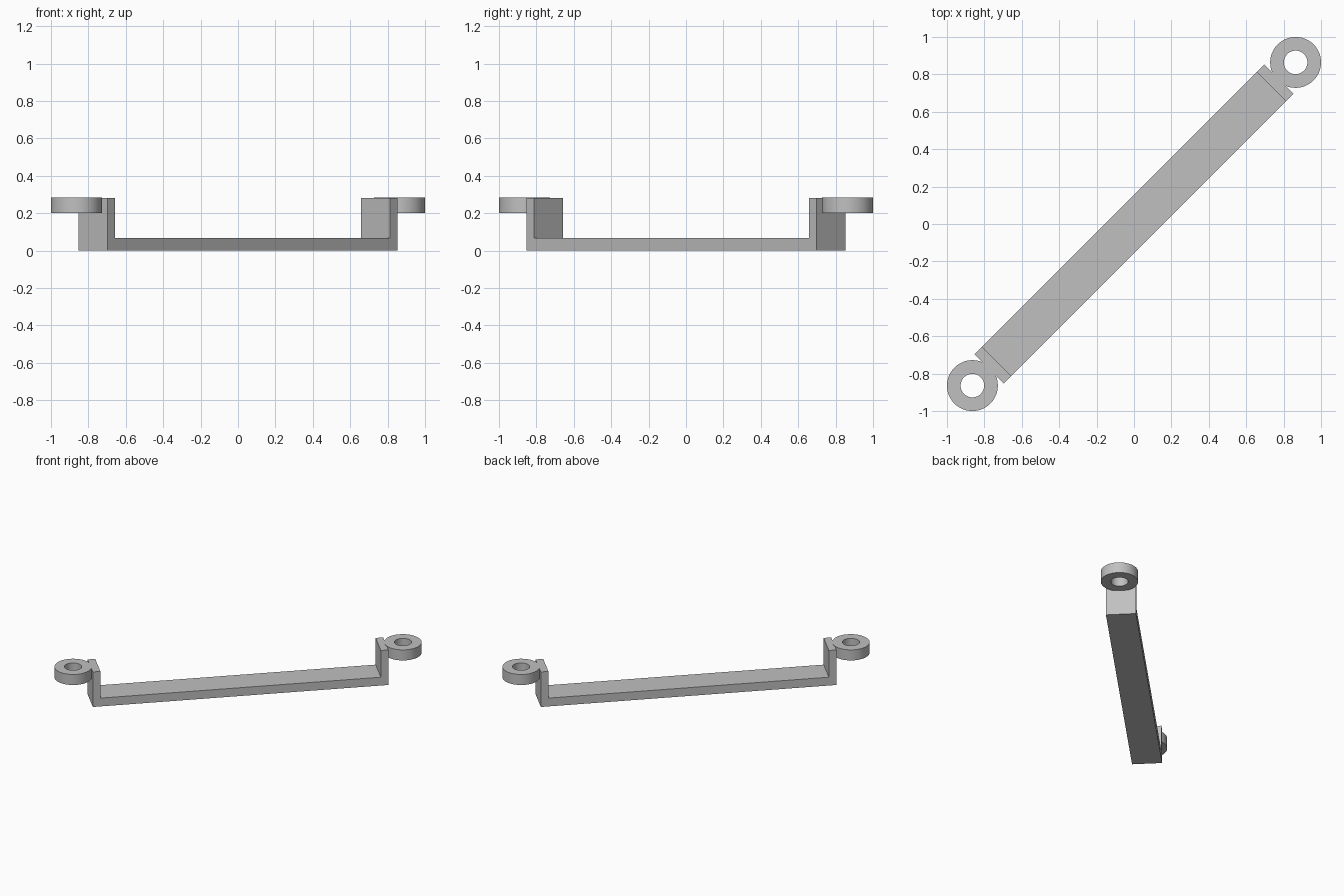
import bpy, bmesh, math
from mathutils import Matrix, Vector

cube = bpy.data.objects.get("Cube")
if cube:
    bpy.data.objects.remove(cube, do_unlink=True)

HALF_LEN, WALL, HALF_WIDTH = 1.095, 0.056, 0.11
BAR_TOP, WALL_TOP = 0.067, 0.282
RING_POS, RING_OUT, RING_IN = 0.864, 0.136, 0.063
RING_LOW, RING_TOP = 0.2, 0.285

grey = bpy.data.materials.new("plain grey")
grey.use_nodes = True
colour = (0.53, 0.53, 0.53, 1)
grey.diffuse_color = colour
grey.node_tree.nodes["Principled BSDF"].inputs["Base Color"].default_value = colour


def finish(name, bm):
    bmesh.ops.recalc_face_normals(bm, faces=bm.faces)
    mesh = bpy.data.meshes.new(name)
    bm.to_mesh(mesh)
    bm.free()
    mesh.materials.append(grey)
    obj = bpy.data.objects.new(name, mesh)
    bpy.context.collection.objects.link(obj)
    return obj


# Diagonal bar with upright ends: a U profile extruded across its width
inner = HALF_LEN - WALL
half = [(HALF_LEN, 0), (HALF_LEN, WALL_TOP), (inner, WALL_TOP), (inner, BAR_TOP)]
profile = half + [(-u, z) for u, z in reversed(half)]
bm = bmesh.new()
face = bm.faces.new([bm.verts.new((u, -HALF_WIDTH, z)) for u, z in profile])
grown = bmesh.ops.extrude_face_region(bm, geom=[face])["geom"]
bmesh.ops.translate(bm, vec=(0, 2 * HALF_WIDTH, 0),
                    verts=[g for g in grown if isinstance(g, bmesh.types.BMVert)])
bmesh.ops.rotate(bm, verts=bm.verts, matrix=Matrix.Rotation(math.pi / 4, 3, 'Z'))
finish("handle_bar", bm)


# Mounting rings: a rectangular section spun round the hole
def ring(name, pos):
    bm = bmesh.new()
    section = [(RING_IN, RING_LOW), (RING_OUT, RING_LOW),
               (RING_OUT, RING_TOP), (RING_IN, RING_TOP)]
    verts = [bm.verts.new((r, 0, z)) for r, z in section]
    edges = [bm.edges.new((verts[i], verts[i - 1])) for i in range(len(verts))]
    bmesh.ops.spin(bm, geom=verts + edges, cent=(0, 0, 0), axis=(0, 0, 1),
                   angle=math.tau, steps=64, use_merge=True)
    bmesh.ops.remove_doubles(bm, verts=bm.verts, dist=0.0001)
    bmesh.ops.translate(bm, verts=bm.verts, vec=Vector((pos, pos, 0)))
    obj = finish(name, bm)
    bpy.ops.object.select_all(action='DESELECT')
    obj.select_set(True)
    bpy.context.view_layer.objects.active = obj
    bpy.ops.object.shade_smooth_by_angle(angle=math.radians(30))


ring("left_mounting_ring", RING_POS)
ring("right_mounting_ring", -RING_POS)
